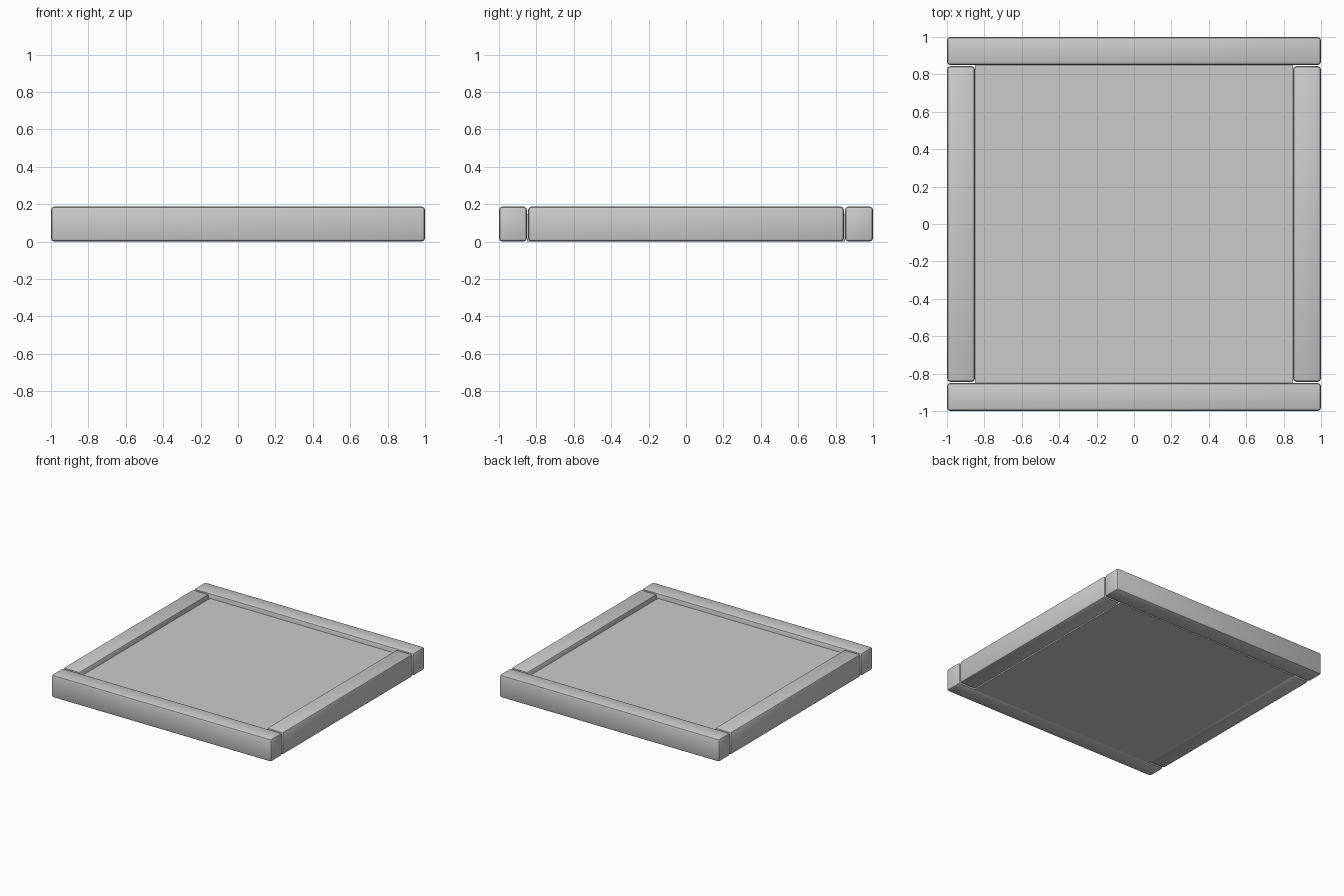
import bpy

old = bpy.data.objects.get("Cube")
if old:
    bpy.data.objects.remove(old, do_unlink=True)

HEIGHT = 0.187      # frame height
RAIL = 0.15         # frame rail width
INNER = 1 - RAIL    # half size of the opening
GAP = 0.006         # joint between rails

grey = bpy.data.materials.new("light_grey")
grey.use_nodes = True
colour = (0.6, 0.6, 0.6, 1)
grey.diffuse_color = colour
grey.node_tree.nodes["Principled BSDF"].inputs["Base Color"].default_value = colour


def box(name, centre, size, bevel=0.0):
    bpy.ops.mesh.primitive_cube_add(size=1, location=centre)
    obj = bpy.context.object
    obj.name = name
    obj.scale = size
    bpy.ops.object.transform_apply(location=False, rotation=False, scale=True)
    obj.data.materials.append(grey)
    if bevel:
        mod = obj.modifiers.new("rounded_edges", "BEVEL")
        mod.width = bevel
        mod.segments = 2
        bpy.ops.object.modifier_apply(modifier=mod.name)
        bpy.ops.object.shade_smooth_by_angle()
    return obj


# Full-length front and back rails, with shorter side rails between them
mid = 1 - RAIL / 2
for name, side in (("front_rail", -1), ("back_rail", 1)):
    box(name, (0, side * mid, HEIGHT / 2), (2, RAIL, HEIGHT), 0.018)
for name, side in (("right_rail", -1), ("left_rail", 1)):
    box(name, (side * mid, 0, HEIGHT / 2),
        (RAIL, 2 * (INNER - GAP), HEIGHT), 0.018)

# Sunken panel, flush with the underside
PANEL = 0.147
box("base_panel", (0, 0, PANEL / 2), (2 * INNER, 2 * INNER, PANEL))
